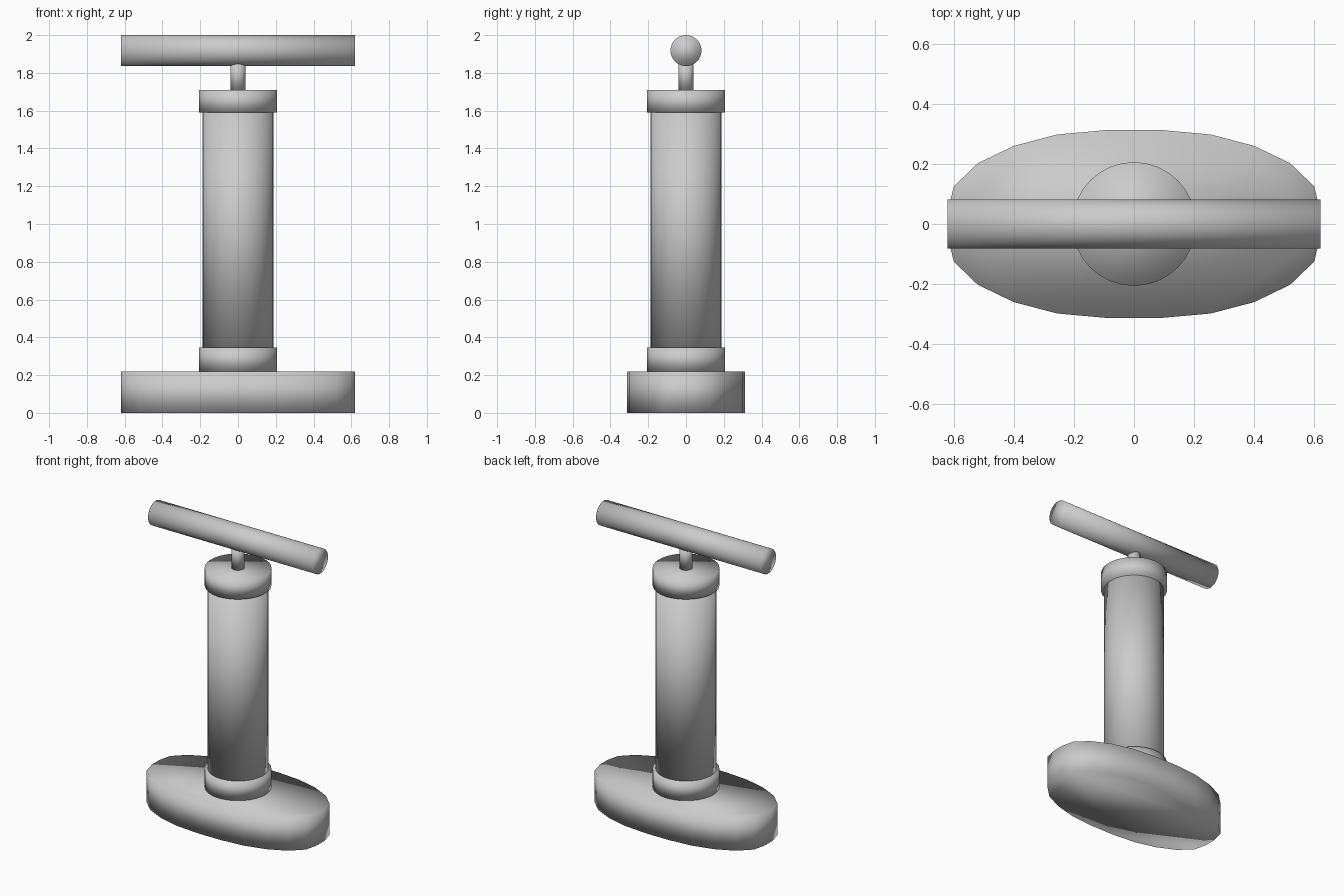
import bpy, bmesh, math

if "Cube" in bpy.data.objects:
    bpy.data.objects.remove(bpy.data.objects["Cube"])


def smooth(obj):
    for p in obj.data.polygons:
        p.use_smooth = True


def cylinder(name, radius, z0, z1, sides=32):
    bpy.ops.mesh.primitive_cylinder_add(vertices=sides, radius=radius, depth=z1 - z0,
                                        location=(0, 0, (z0 + z1) / 2))
    obj = bpy.context.object
    obj.name = name
    smooth(obj)
    return obj


# Oval foot plate: one quarter of the outline, mirrored to all four
quarter = [(0.62, 0.04), (0.60, 0.125), (0.52, 0.202), (0.40, 0.26), (0.255, 0.298), (0.087, 0.313)]
half = quarter + [(-x, y) for x, y in reversed(quarter)]
outline = half + [(-x, -y) for x, y in half]
bm = bmesh.new()
bottom = bm.faces.new([bm.verts.new((x, y, 0)) for x, y in outline])
top = bmesh.ops.extrude_face_region(bm, geom=[bottom], use_keep_orig=True)
for v in top["geom"]:
    if isinstance(v, bmesh.types.BMVert):
        v.co.z = 0.22
bmesh.ops.recalc_face_normals(bm, faces=bm.faces)
mesh = bpy.data.meshes.new("foot_plate")
bm.to_mesh(mesh)
bm.free()
foot = bpy.data.objects.new("foot_plate", mesh)
bpy.context.collection.objects.link(foot)
smooth(foot)

# Pump body with a collar at each end, and the plunger rod
cylinder("lower_collar", 0.206, 0.22, 0.345)
cylinder("pump_barrel", 0.188, 0.345, 1.59)
cylinder("upper_collar", 0.206, 1.59, 1.71)
cylinder("plunger_rod", 0.04, 1.71, 1.86)

# Cross handle lying along x
handle = cylinder("handle", 0.082, -0.62, 0.62)
handle.rotation_euler = (0, math.pi / 2, 0)
handle.location = (0, 0, 1.918)
